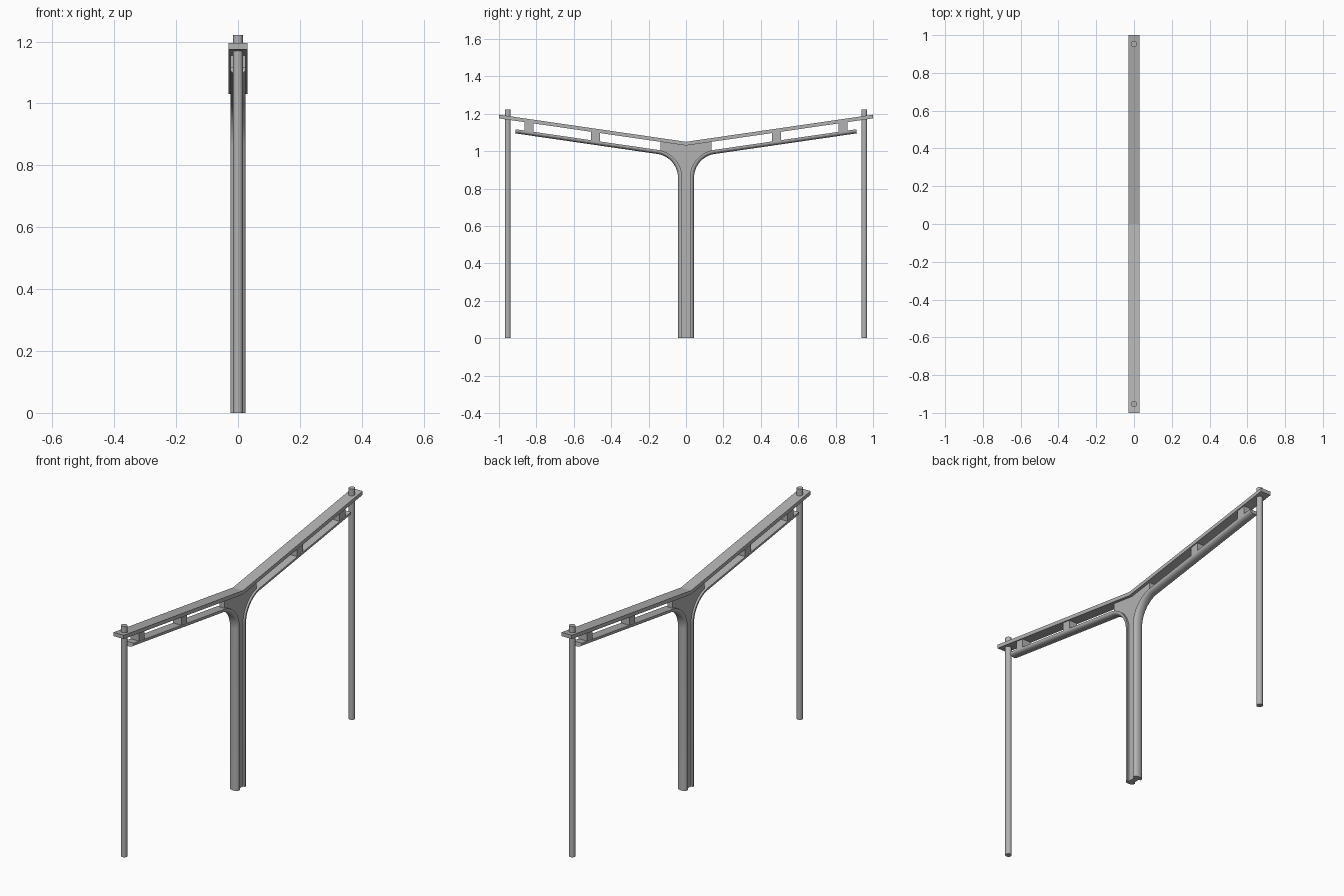
import bpy, bmesh, math
from mathutils import Vector

if "Cube" in bpy.data.objects:
    bpy.data.objects.remove(bpy.data.objects["Cube"], do_unlink=True)

GREY = (0.45, 0.45, 0.45, 1.0)
steel = bpy.data.materials.new("steel grey")
steel.use_nodes = True
steel.diffuse_color = GREY
steel.node_tree.nodes["Principled BSDF"].inputs["Base Color"].default_value = GREY

SLOPE = 0.145


def beam_top(y):
    return 1.05 + SLOPE * abs(y)


def beam_under(y):
    return beam_top(y) - 0.02


def arm_top(y):
    return 0.985 + SLOPE * abs(y)


def finish(name, bm, mirror=False, smooth=False):
    bmesh.ops.recalc_face_normals(bm, faces=bm.faces)
    mesh = bpy.data.meshes.new(name)
    bm.to_mesh(mesh)
    bm.free()
    mesh.materials.append(steel)
    obj = bpy.data.objects.new(name, mesh)
    bpy.context.collection.objects.link(obj)
    if mirror:
        mod = obj.modifiers.new("Mirror", 'MIRROR')
        mod.use_axis = (False, True, False)
        mod.use_mirror_merge = False
    if smooth:
        bpy.ops.object.select_all(action='DESELECT')
        obj.select_set(True)
        bpy.context.view_layer.objects.active = obj
        bpy.ops.object.shade_smooth_by_angle(angle=math.radians(35))
    return obj


def loft(rings):
    """Skin a list of equal closed rings and cap both ends."""
    bm = bmesh.new()
    loops = [[bm.verts.new(p) for p in ring] for ring in rings]
    n = len(loops[0])
    for a, b in zip(loops, loops[1:]):
        for i in range(n):
            j = (i + 1) % n
            bm.faces.new((a[i], a[j], b[j], b[i]))
    bm.faces.new(loops[0])
    bm.faces.new(loops[-1])
    return bm


def slab(name, outline, half_width, mirror=False):
    """Extrude a (y, z) outline across x."""
    rings = [[(x, y, z) for y, z in outline] for x in (-half_width, half_width)]
    return finish(name, loft(rings), mirror)


def symmetric(half):
    """Complete a half outline with its reflection; first and last lie on y = 0."""
    return half + [(-y, z) for y, z in reversed(half[1:-1])]


# Path of the inner flat face of a branch: up the column, round the bend, out along the arm
INNER, BEND = 0.021, 0.15
angle = math.atan(SLOPE)
turn = math.pi / 2 - angle
tangent = BEND * math.tan(turn / 2)
bend_start = arm_top(INNER) - tangent
bend = []
for i in range(13):
    a = turn * i / 12
    bend.append((INNER + BEND * (1 - math.cos(a)), bend_start + BEND * math.sin(a), a))
path = [(INNER, 0.0, 0.0)] + bend + [(0.91, arm_top(0.91), turn)]

# D-shaped section: flat inner face, rounded outer face, as (x, depth)
section = [(-0.025, 0.0)]
section += [(-0.025 * math.cos(math.pi * i / 12), 0.007 + 0.015 * math.sin(math.pi * i / 12))
            for i in range(13)]
section += [(0.025, 0.0)]
rings = [[Vector((x, y + d * math.cos(a), z - d * math.sin(a))) for x, d in section]
         for y, z, a in path]
finish("branch_columns", loft(rings), mirror=True, smooth=True)

# Web and gusset filling the fork between the branches
end = 0.135
web = [(0, 0), (INNER, 0)] + [(y, z) for y, z, a in bend if y < end]
web += [(end, arm_top(end)), (end, beam_under(end)), (0, beam_under(0))]
slab("column_web", symmetric(web), 0.014)

# V-shaped roof beam
slab("roof_beam", symmetric([(0, beam_under(0)), (1, beam_under(1)), (1, beam_top(1)),
                             (0, beam_top(0))]), 0.03)

# Spacer blocks between arms and beam
for label, y in (("inner", 0.485), ("outer", 0.84)):
    a, b = y - 0.024, y + 0.024
    slab(label + "_spacers", [(a, arm_top(a)), (b, arm_top(b)),
                              (b, beam_under(b)), (a, beam_under(a))], 0.024, mirror=True)

# Slender round end posts passing through the beam
circle = [(0.016 * math.cos(math.tau * i / 20), 0.953 + 0.016 * math.sin(math.tau * i / 20))
          for i in range(20)]
finish("end_posts", loft([[(x, y, z) for x, y in circle] for z in (0, 1.222)]),
       mirror=True, smooth=True)
